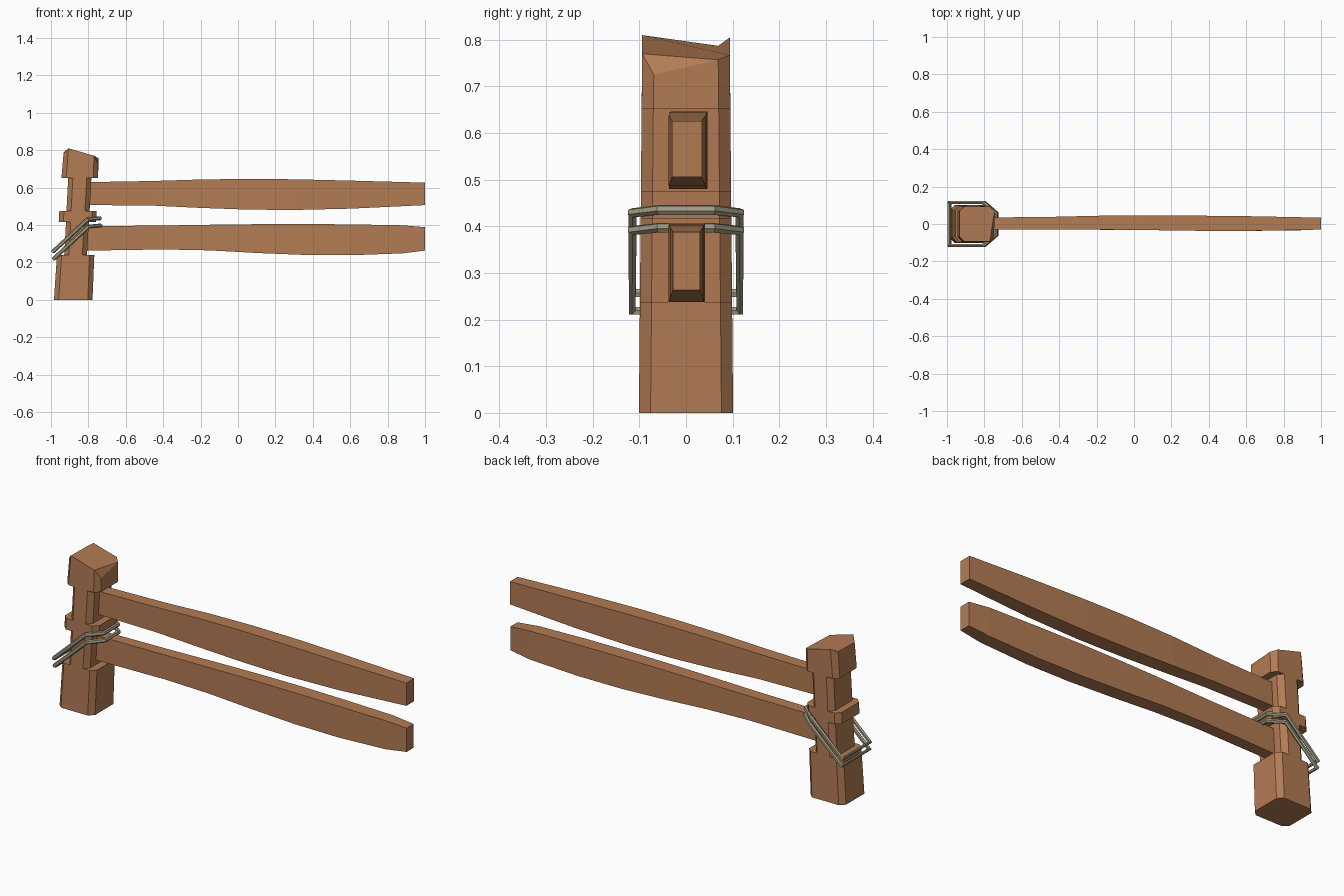
import bpy, bmesh

if "Cube" in bpy.data.objects:
    bpy.data.objects.remove(bpy.data.objects["Cube"])


def material(name, rgb):
    m = bpy.data.materials.new(name)
    m.diffuse_color = (*rgb, 1)
    m.use_nodes = True
    m.node_tree.nodes["Principled BSDF"].inputs["Base Color"].default_value = m.diffuse_color
    return m


wood = material("brown wood", (0.45, 0.20, 0.088))
hemp = material("dull rope", (0.36, 0.325, 0.225))


def loft(name, rings, mat, fold_top=False):
    """Skin a list of equal-length closed rings and cap both ends."""
    bm = bmesh.new()
    vs = [[bm.verts.new(p) for p in r] for r in rings]
    n = len(rings[0])
    for a, b in zip(vs, vs[1:]):
        for i in range(n):
            j = (i + 1) % n
            bm.faces.new((a[i], a[j], b[j], b[i]))
    bm.faces.new(vs[0][::-1])
    t = vs[-1]
    if fold_top:
        bm.faces.new((t[-1], t[0], t[1]))
        bm.faces.new(t[1:])
    else:
        bm.faces.new(t)
    bmesh.ops.recalc_face_normals(bm, faces=bm.faces)
    me = bpy.data.meshes.new(name)
    bm.to_mesh(me)
    bm.free()
    ob = bpy.data.objects.new(name, me)
    me.materials.append(mat)
    bpy.context.collection.objects.link(ob)
    return ob


# Leaning chamfered post, notched front-to-back where the rails enter
def octagon(z, hx, top=None):
    hy, c = 0.101 - 0.009 * z, 0.025
    pts = [(hx, c - hy), (hx, hy - c), (hx - c, hy), (c - hx, hy),
           (-hx, hy - c), (-hx, c - hy), (c - hx, -hy), (hx - c, -hy)]
    zs = top or [z] * 8
    return [(-0.881 + 0.054 * h + x, y, h) for (x, y), h in zip(pts, zs)]


sections = [(0, 0.103), (0.238, 0.100), (0.238, 0.061), (0.417, 0.061),
            (0.417, 0.100), (0.475, 0.100), (0.475, 0.062), (0.652, 0.062),
            (0.652, 0.098)]
broken_top = [0.725, 0.757, 0.767, 0.805, 0.787, 0.785, 0.81, 0.77]
loft("post", [octagon(z, h) for z, h in sections]
     + [octagon(0.78, 0.094, broken_top)], wood, True)


# Two wavy rails: stations are x, z low, z high, y low, y high
def rail(name, stations):
    loft(name, [[(x, y0, z0), (x, y1, z0), (x, y1, z1), (x, y0, z1)]
                for x, z0, z1, y0, y1 in stations], wood)


rail("upper_rail", [
    (-0.85, 0.507, 0.628, -0.028, 0.034), (-0.45, 0.503, 0.635, -0.029, 0.038),
    (-0.2, 0.491, 0.643, -0.030, 0.044), (0.05, 0.482, 0.646, -0.032, 0.046),
    (0.3, 0.480, 0.644, -0.036, 0.045), (0.6, 0.487, 0.637, -0.037, 0.042),
    (1.0, 0.506, 0.626, -0.030, 0.034)])
rail("lower_rail", [
    (-0.85, 0.262, 0.393, -0.028, 0.030), (-0.4, 0.269, 0.397, -0.029, 0.035),
    (-0.15, 0.264, 0.401, -0.031, 0.039), (0.1, 0.250, 0.404, -0.033, 0.041),
    (0.35, 0.240, 0.405, -0.036, 0.041), (0.6, 0.238, 0.403, -0.037, 0.039),
    (0.88, 0.248, 0.398, -0.034, 0.036), (1.0, 0.263, 0.388, -0.028, 0.030)])

# Two slanting rope loops around the post and the lower rail
half = [(-0.989, 0.115, 0.0), (-0.805, 0.115, 0.172), (-0.738, 0.058, 0.178)]
for i, (dx, dz) in enumerate([(0, 0.257), (0.004, 0.219)]):
    pts = half + [(x, -y, z) for x, y, z in reversed(half)]
    cu = bpy.data.curves.new("rope_loop", 'CURVE')
    cu.dimensions = '3D'
    cu.bevel_depth = 0.011
    cu.bevel_resolution = 1
    sp = cu.splines.new('POLY')
    sp.points.add(len(pts) - 1)
    for p, (x, y, z) in zip(sp.points, pts):
        p.co = (x + dx, y, z + dz, 1)
    sp.use_cyclic_u = True
    sp.use_smooth = False
    cu.materials.append(hemp)
    ob = bpy.data.objects.new("rope_loop_%d" % (i + 1), cu)
    bpy.context.collection.objects.link(ob)
    bpy.ops.object.select_all(action='DESELECT')
    ob.select_set(True)
    bpy.context.view_layer.objects.active = ob
    bpy.ops.object.convert(target='MESH')
